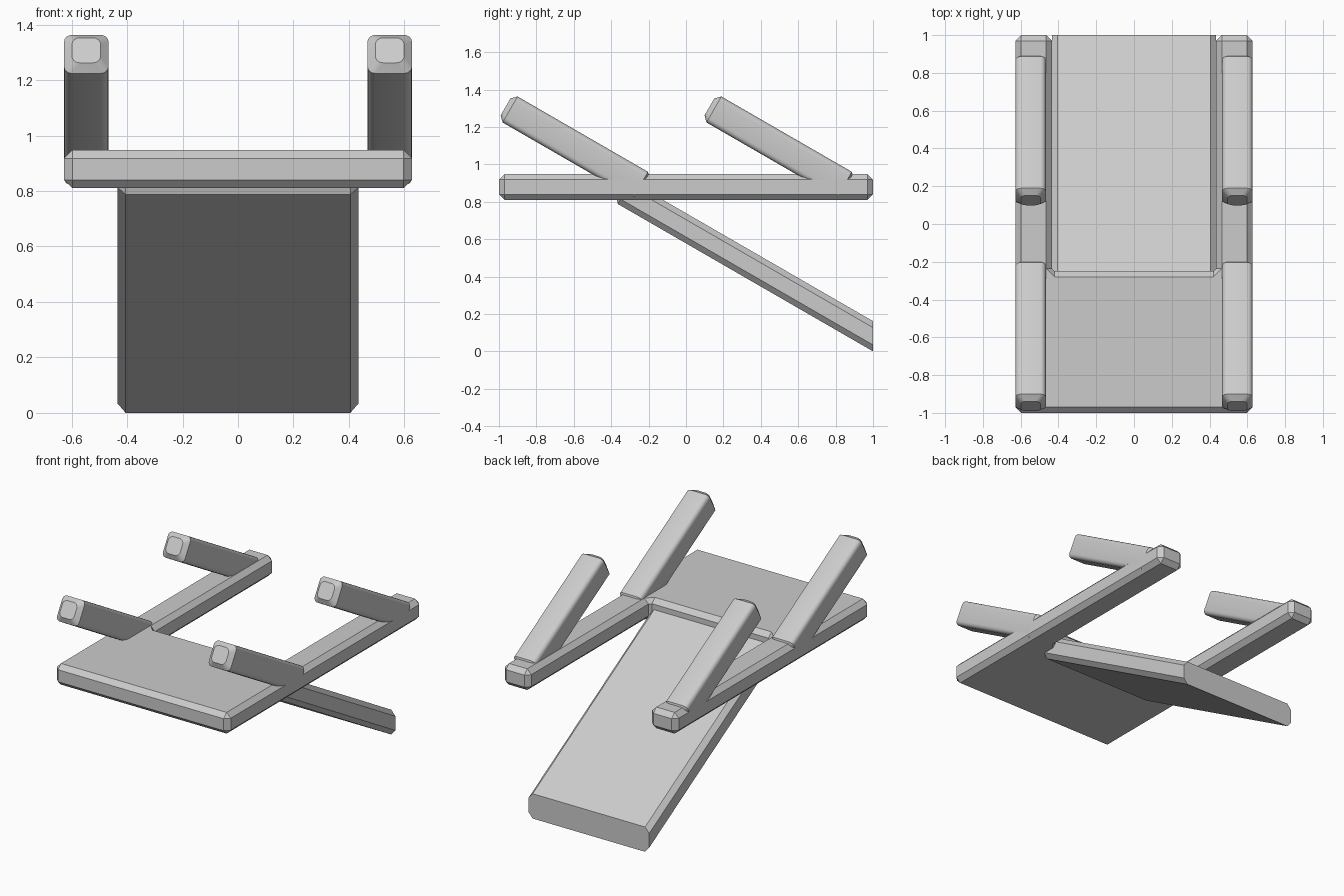
import bpy, bmesh
from math import sin, cos, radians

if "Cube" in bpy.data.objects:
    bpy.data.objects.remove(bpy.data.objects["Cube"])

C = 0.03                                  # edge chamfer
HALF_W, SLOT_W = 0.627, 0.435             # plate and slot half widths
Z0, Z1 = 0.81, 0.948                      # plate bottom and top
UY, UZ = cos(radians(30)), -sin(radians(30))   # downhill direction
NY, NZ = -UZ, UY                               # upward normal of the slope


def loft(name, rings):
    """Skin a stack of equal-length point rings and cap both ends."""
    bm = bmesh.new()
    loops = [[bm.verts.new(p) for p in ring] for ring in rings]
    n = len(loops[0])
    for a, b in zip(loops, loops[1:]):
        for i in range(n):
            j = (i + 1) % n
            bm.faces.new((a[i], a[j], b[j], b[i]))
    bm.faces.new(loops[0])
    bm.faces.new(loops[-1])
    bmesh.ops.remove_doubles(bm, verts=bm.verts, dist=1e-5)
    bmesh.ops.recalc_face_normals(bm, faces=bm.faces)
    mesh = bpy.data.meshes.new(name)
    bm.to_mesh(mesh)
    bm.free()
    obj = bpy.data.objects.new(name, mesh)
    bpy.context.collection.objects.link(obj)
    return obj


def plate_ring(d, z):
    """U-shaped outline, inset by d."""
    w, s, e, y = HALF_W - d, SLOT_W + d, 1 - d, -0.25 - d
    k, q = C - d, d + 0.015
    half = [(w - k, -e), (w, -e + k), (w, e - k), (w - k, e),
            (s + k, e), (s, e - k), (s, y + q), (s - q, y)]
    return [(x, v, z) for x, v in half] + [(-x, v, z) for x, v in reversed(half)]


# forked plate
loft("forked_plate", [plate_ring(C, Z0), plate_ring(0, Z0 + C),
                      plate_ring(0, Z1 - C), plate_ring(C, Z1)])

# sloping ramp, cut off vertically at the back
RW, RT, RY, RZ = 0.435, 0.14, -0.39, 0.8025


def ramp_ring(s, d=0.0):
    k, w = C - d, RW - d
    half = [(w - k, d), (w, d + k), (w, RT - d - k), (w - k, RT - d)]
    section = half + [(-x, t) for x, t in reversed(half)]
    ring = []
    for x, t in section:
        v = (1 - RY - NY * t) / UY if s is None else s
        ring.append((x, RY + UY * v + NY * t, RZ + UZ * v + NZ * t))
    return ring


loft("ramp", [ramp_ring(0, C), ramp_ring(C), ramp_ring(None)])

# four slanted pegs with rounded long edges and chamfered ends
PEG, LENGTH, R = 0.08, 0.861, 0.028


def peg_ring(cx, cy, s, d):
    h, ring = PEG - d, []
    for quad in range(4):
        mid = radians(90 * quad + 45)
        ox = (h - R) * (1 if cos(mid) > 0 else -1)
        ot = (h - R) * (1 if sin(mid) > 0 else -1)
        for step in range(5):
            a = radians(90 * quad + 22.5 * step)
            x, t = ox + R * cos(a), ot + R * sin(a)
            ring.append((cx + x, cy + UY * s + NY * t, 1.092 + UZ * s + NZ * t))
    return ring


for side, label in ((-1, "left"), (1, "right")):
    for cy, place in ((-0.592, "front"), (0.498, "back")):
        e = LENGTH / 2
        peg = loft(f"{place}_{label}_peg",
                   [peg_ring(side * (HALF_W - PEG), cy, s, d)
                    for s, d in ((-e, R), (-e + R, 0), (e - R, 0), (e, R))])
        bpy.ops.object.select_all(action='DESELECT')
        peg.select_set(True)
        bpy.context.view_layer.objects.active = peg
        bpy.ops.object.shade_smooth_by_angle(angle=radians(30))
